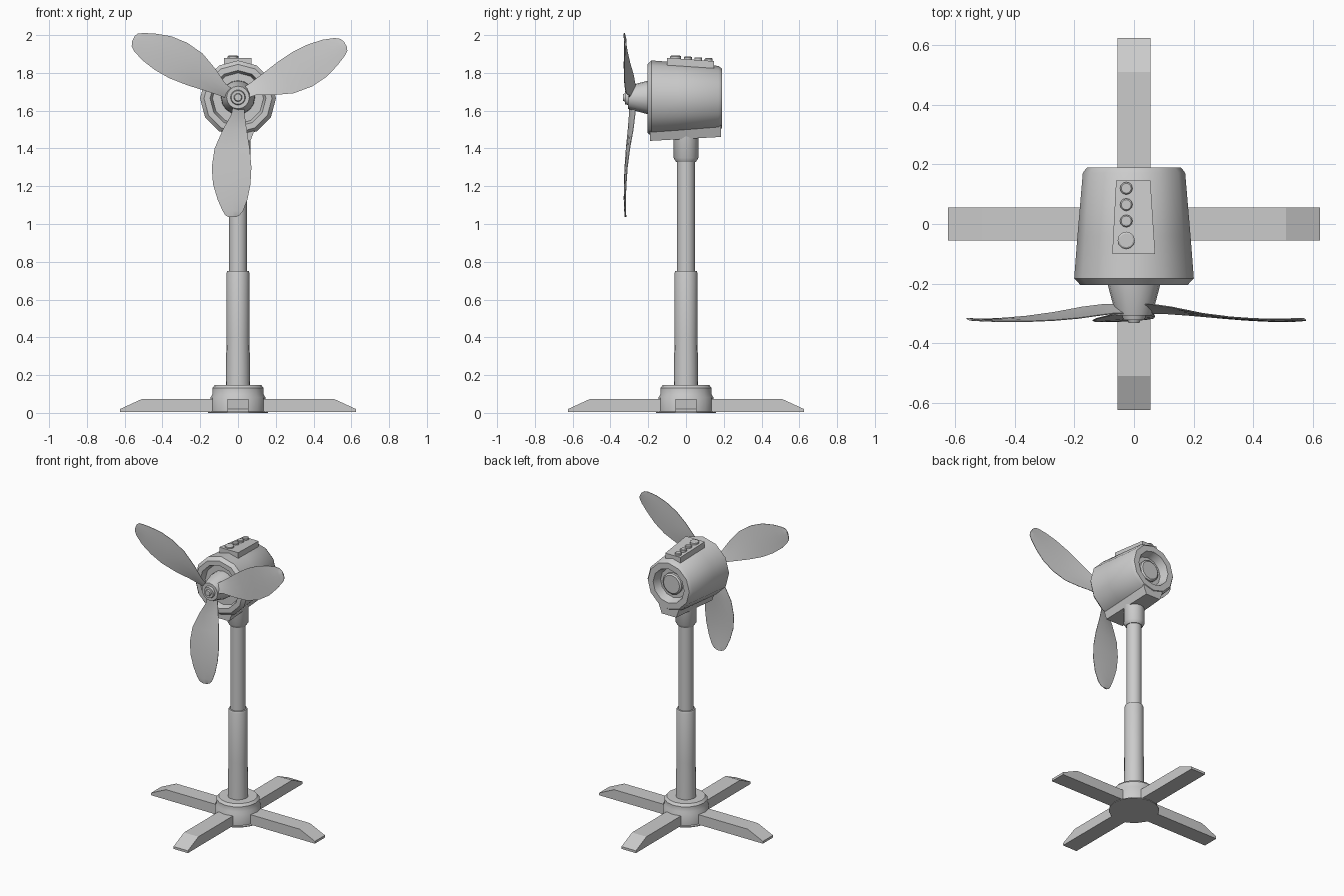
import bpy, bmesh
from math import sin, cos, pi, radians
from mathutils import Matrix, Vector

if "Cube" in bpy.data.objects:
    bpy.data.objects.remove(bpy.data.objects["Cube"])

HUB_Z = 1.67


def finish(name, bm, angle=35):
    bmesh.ops.remove_doubles(bm, verts=bm.verts, dist=1e-5)
    bmesh.ops.recalc_face_normals(bm, faces=bm.faces)
    me = bpy.data.meshes.new(name)
    bm.to_mesh(me)
    bm.free()
    ob = bpy.data.objects.new(name, me)
    bpy.context.collection.objects.link(ob)
    bpy.ops.object.select_all(action='DESELECT')
    ob.select_set(True)
    bpy.context.view_layer.objects.active = ob
    if angle:
        bpy.ops.object.shade_smooth_by_angle(angle=radians(angle))
    return ob


def loft(name, rings, angle=35):
    """Bridge closed rings of points and cap both ends."""
    bm = bmesh.new()
    rows = [[bm.verts.new(p) for p in r] for r in rings]
    n = len(rows[0])
    for a, b in zip(rows, rows[1:]):
        for i in range(n):
            bm.faces.new((a[i], a[(i + 1) % n], b[(i + 1) % n], b[i]))
    bm.faces.new(rows[0])
    bm.faces.new(rows[-1])
    return finish(name, bm, angle)


def lathe(name, profile, sides, along_y=False, center=(0, 0, 0), angle=35):
    """Revolve (radius, position) pairs around z, or around y."""
    c = Vector(center)
    rings = []
    for r, h in profile:
        ring = []
        for i in range(sides):
            t = 2 * pi * i / sides
            x, w = r * cos(t), r * sin(t)
            ring.append(c + (Vector((x, h, w)) if along_y else Vector((x, w, h))))
        rings.append(ring)
    return loft(name, rings, angle)


# four floor legs, bevelled at the tips
for k, side in enumerate(("right", "back", "left", "front")):
    rot = Matrix.Rotation(k * pi / 2, 3, 'Z')
    outline = [(0, 0.004), (0.625, 0.004), (0.625, 0.02), (0.51, 0.073), (0, 0.073)]
    loft(side + "_leg", [[rot @ Vector((x, y, z)) for x, z in outline]
                         for y in (-0.055, 0.055)], 0)

# base hub
lathe("base_hub", [(0.158, 0), (0.158, 0.005), (0.145, 0.008), (0.145, 0.082),
                   (0.136, 0.098), (0.136, 0.132), (0.122, 0.148), (0.06, 0.148)], 16)

# telescopic pole and collar under the motor
lathe("lower_pole", [(0.065, 0.13), (0.061, 0.40), (0.061, 0.74), (0.057, 0.752)], 16)
lathe("upper_pole", [(0.048, 0.73), (0.048, 1.36)], 16)
lathe("pole_collar", [(0.052, 1.328), (0.066, 1.35), (0.066, 1.52)], 16)

# motor housing: tapered drum with recessed front and back
lathe("motor_housing", [(0.08, -0.165), (0.135, -0.165), (0.148, -0.205), (0.180, -0.205),
                        (0.201, -0.183), (0.190, -0.04), (0.172, 0.172), (0.158, 0.19),
                        (0.118, 0.19), (0.10, 0.135), (0.04, 0.135)], 12, True,
      (0, 0, HUB_Z - 0.005))
lathe("rear_cap", [(0.072, 0.13), (0.072, 0.15), (0.062, 0.158)], 12, True, (0, 0, HUB_Z - 0.005))

# saddle joining the housing to the collar
loft("motor_saddle", [[(-w, y, z), (w, y, z), (w + 0.03, y, z + 0.08), (-w - 0.03, y, z + 0.08)]
                      for y, w, z in ((-0.19, 0.066, 1.44), (0.186, 0.055, 1.461))], 0)

# control panel on top, with buttons
loft("control_panel", [[(-0.073, -0.10, z), (0.071, -0.10, z), (0.055, 0.147, z - 0.018),
                        (-0.06, 0.147, z - 0.018)] for z in (1.82, 1.880)], 0)
for i, (y, r) in enumerate(((0.12, 0.021), (0.065, 0.021), (0.01, 0.021), (-0.055, 0.029))):
    top = 1.873 - 0.073 * y
    lathe("button_%d" % (i + 1), [(r, top - 0.02), (r, top + 0.01), (r * 0.8, top + 0.014)],
          12, False, (-0.026, y, 0))

# nose cone carrying the propeller
lathe("nose_cone", [(0.09, -0.16), (0.088, -0.205), (0.064, -0.295), (0.06, -0.308),
                    (0.04, -0.308), (0.036, -0.322), (0.022, -0.322), (0.018, -0.333)], 16, True,
      (0, 0, HUB_Z))

# blade sections: radius, left edge, right edge, centre y, twist of y across the blade
sections = [(0.03, -0.025, 0.03, -0.285, 0.022), (0.09, -0.035, 0.035, -0.285, 0.022),
            (0.17, -0.08, 0.046, -0.293, 0.02), (0.27, -0.124, 0.062, -0.307, 0.014),
            (0.37, -0.139, 0.071, -0.317, 0.01), (0.46, -0.132, 0.066, -0.322, 0.008),
            (0.54, -0.108, 0.05, -0.324, 0.006), (0.60, -0.082, 0.027, -0.322, 0.005),
            (0.625, -0.066, 0.008, -0.321, 0.004), (0.634, -0.048, -0.015, -0.32, 0.003)]
for name, turn in (("lower_blade", 0), ("left_blade", 116.5), ("right_blade", 241)):
    rot = Matrix.Translation((0, 0, HUB_Z)) @ Matrix.Rotation(radians(turn), 4, 'Y')
    rings = []
    for u, a, b, y, tw in sections:
        ring = []
        for side in (1, -1):
            for s in (-1, -0.5, 0, 0.5, 1)[::side]:
                x = (a + b) / 2 + s * (b - a) / 2
                thick = 0.0015 + 0.0025 * (1 - s * s)
                ring.append(rot @ Vector((x, y + s * tw / 2 * 1.4 - side * thick, -u)))
        rings.append(ring)
    loft(name, rings, 50)
